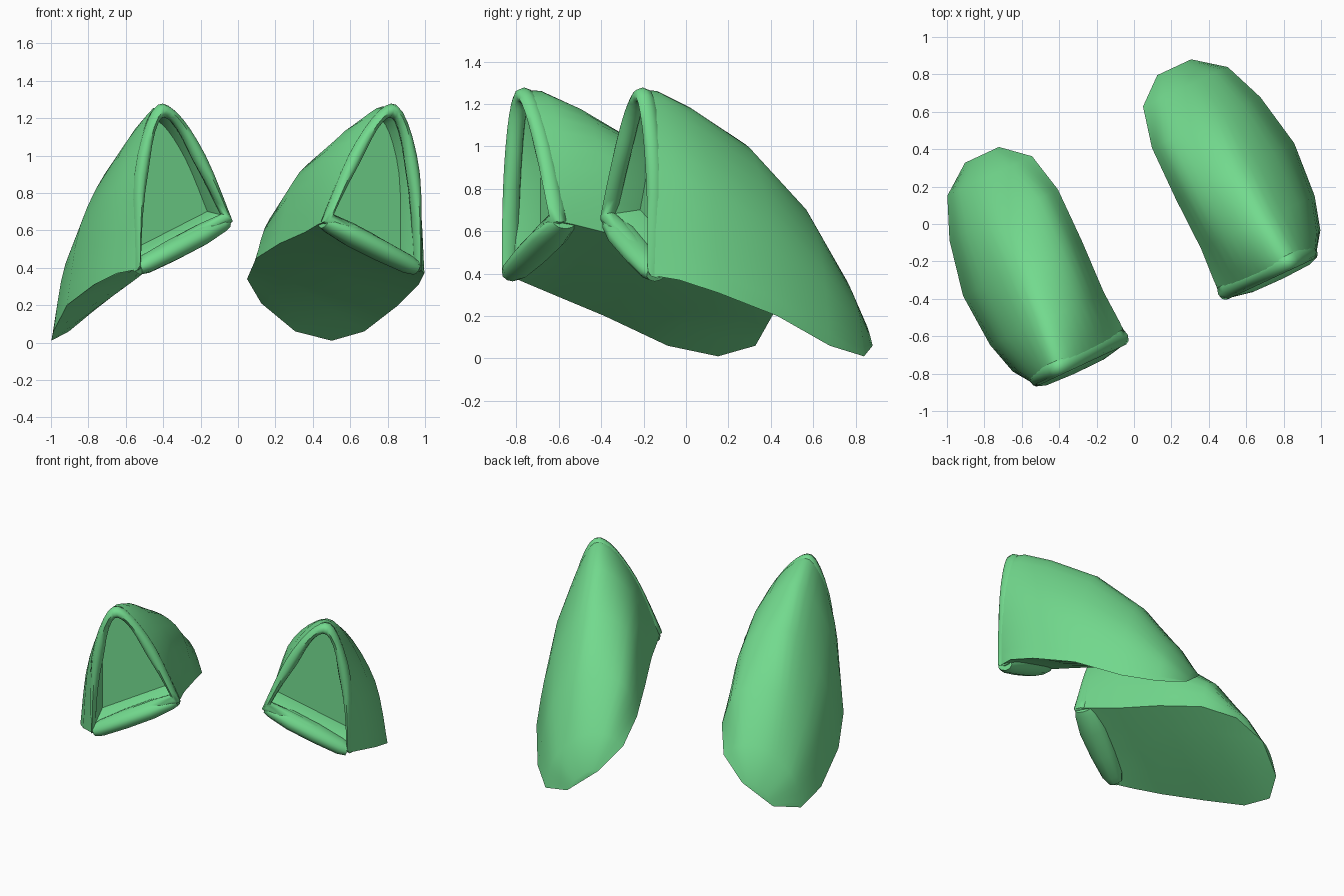
import bpy, bmesh, math
from mathutils import Vector

cube = bpy.data.objects.get("Cube")
if cube:
    bpy.data.objects.remove(cube)

green = bpy.data.materials.new("leaf_green")
green.use_nodes = True
colour = (0.17, 0.70, 0.27, 1)
green.diffuse_color = colour
green.node_tree.nodes["Principled BSDF"].inputs["Base Color"].default_value = colour

# Cross-sections along the shell: depth, then (across, height) of
# high corner, high side, both sides of the ridge, low side, low corner
SECTIONS = [
    (0.02, (-.28, .65), (-.12, 1.0), (.05, 1.23), (.17, 1.23), (.27, .9), (.28, .39)),
    (0.12, (-.28, .63), (-.14, 1.0), (.03, 1.23), (.17, 1.22), (.31, .86), (.35, .37)),
    (0.30, (-.27, .59), (-.17, .97), (.01, 1.16), (.16, 1.14), (.34, .79), (.40, .31)),
    (0.60, (-.28, .53), (-.20, .86), (-.02, 1.0), (.15, .96), (.34, .63), (.42, .20)),
    (0.90, (-.28, .45), (-.20, .66), (-.03, .73), (.14, .67), (.29, .42), (.36, .06)),
    (1.12, (-.23, .34), (-.13, .41), (0, .41), (.11, .34), (.22, .21), (.27, .01)),
    (1.24, (-.09, .21), (-.05, .21), (0, .19), (.04, .16), (.08, .11), (.11, .06)),
]
STEPS = 4


def section(*corners):
    """Smooth arch from the high corner over the ridge to the low one, plus floor."""
    pts = [Vector(c) for c in corners]
    ext = [pts[0]] + pts + [pts[-1]]
    out = []
    for a, b, c, d in zip(ext, ext[1:], ext[2:], ext[3:]):
        for i in range(STEPS):
            t = i / STEPS
            out.append(b + (c - a) * t / 2 + (a - 2.5 * b + 2 * c - d / 2) * t ** 2
                       + (d - a + 3 * (b - c)) * t ** 3 / 2)
    return out + [pts[-1].lerp(pts[0], i / STEPS) for i in range(STEPS)]


def loft(name, rings, cap_start, cap_end, closed=False, angle=40):
    bm = bmesh.new()
    rows = [[bm.verts.new(p) for p in ring] for ring in rings]
    pairs = list(zip(rows, rows[1:]))
    if closed:
        pairs.append((rows[-1], rows[0]))
    n = len(rows[0])
    for r, s in pairs:
        for i in range(n):
            j = (i + 1) % n
            bm.faces.new((r[i], r[j], s[j], s[i]))
    if cap_start:
        bm.faces.new(rows[0])
    if cap_end:
        bm.faces.new(rows[-1])
    bmesh.ops.recalc_face_normals(bm, faces=bm.faces)
    obj = bpy.data.objects.new(name, bpy.data.meshes.new(name))
    bm.to_mesh(obj.data)
    bm.free()
    obj.data.materials.append(green)
    bpy.context.collection.objects.link(obj)
    bpy.ops.object.select_all(action='DESELECT')
    obj.select_set(True)
    bpy.context.view_layer.objects.active = obj
    bpy.ops.object.shade_smooth_by_angle(angle=math.radians(angle))


def build(side, origin, mirror):
    turn = math.radians(25)
    across = Vector((math.cos(turn), math.sin(turn), 0))
    along = Vector((-math.sin(turn), math.cos(turn), 0))
    up = Vector((0, 0, 1))

    def place(u, v, z):
        return Vector(origin) + across * u * mirror + along * v + up * z

    # Tapering shell whose front end is recessed to a flat panel
    outline = section(*SECTIONS[0][1:])
    centre = sum(outline, Vector((0, 0))) / len(outline)
    recess = [[place(q.x, v, q.y) for q in (centre.lerp(p, s) for p in outline)]
              for s, v in ((0.8, 0.18), (0.87, 0.06))]
    body = [[place(p.x, s[0], p.y) for p in section(*s[1:])] for s in SECTIONS]
    loft(side + "_shell", recess + body, True, True)

    # Rounded rim around the opening
    rim = []
    for p in outline:
        inward = (centre - p).normalized()
        ring = []
        for k in range(8):
            a = math.tau * k / 8
            q = p + inward * (0.025 + 0.038 * math.cos(a))
            ring.append(place(q.x, 0.04 + 0.045 * math.sin(a), q.y))
        rim.append(ring)
    loft(side + "_rim", rim, False, False, closed=True, angle=60)

    # Padded roll under the front edge, deeper at the high corner
    high, low = Vector(SECTIONS[0][1]), Vector(SECTIONS[0][6])
    roll = []
    for t in (0.02, 0.08, 0.3, 0.6, 0.88, 0.97):
        p = high.lerp(low, t)
        r = 0.03 + 0.025 * min(1, 6 * t, 6 * (1 - t))
        roll.append([place(p.x + 0.4 * r * math.cos(a),
                           0.07 - 0.03 * t + (1.8 - 0.4 * t) * r * math.sin(a),
                           p.y + r * math.cos(a))
                     for a in (math.tau * k / 10 for k in range(10))])
    loft(side + "_front_roll", roll, True, True, angle=60)


build("left", (0.73, -0.29, 0), 1)
build("right", (-0.28, -0.75, 0), -1)
